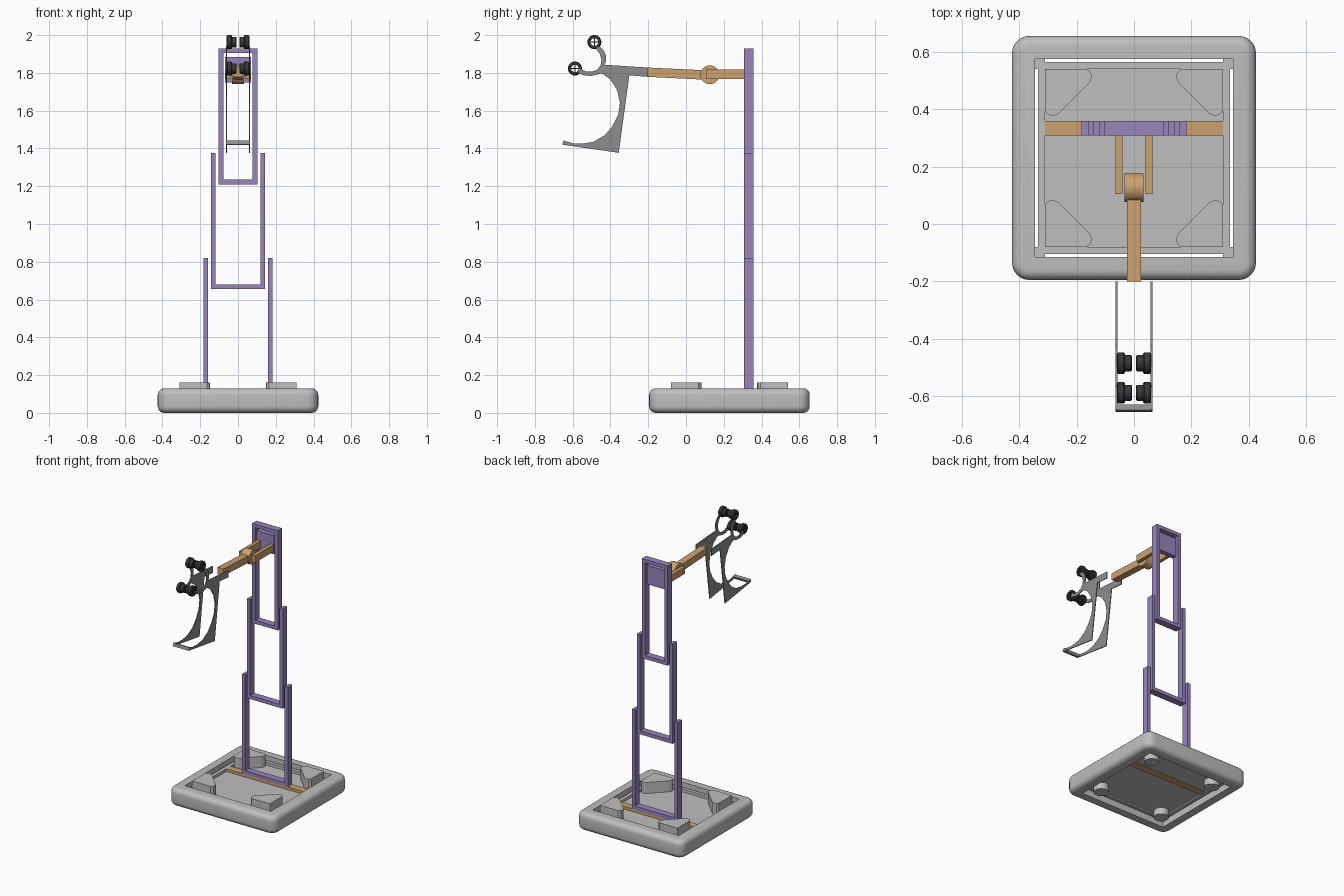
import bpy, bmesh, math
from mathutils import Vector, Matrix

if "Cube" in bpy.data.objects:
    bpy.data.objects.remove(bpy.data.objects["Cube"], do_unlink=True)


def material(name, rgb):
    m = bpy.data.materials.new(name)
    m.use_nodes = True
    m.diffuse_color = (*rgb, 1)
    m.node_tree.nodes["Principled BSDF"].inputs["Base Color"].default_value = (*rgb, 1)
    return m


LIGHT = material("light grey", (0.52, 0.52, 0.52))
STEEL = material("mid grey", (0.27, 0.27, 0.27))
PURPLE = material("purple", (0.31, 0.235, 0.5))
ORANGE = material("tan orange", (0.6, 0.36, 0.16))
BLACK = material("rubber black", (0.04, 0.04, 0.04))


def finish(name, bm, mat):
    bmesh.ops.recalc_face_normals(bm, faces=bm.faces)
    me = bpy.data.meshes.new(name)
    bm.to_mesh(me)
    bm.free()
    me.materials.append(mat)
    ob = bpy.data.objects.new(name, me)
    bpy.context.collection.objects.link(ob)
    return ob


def select(ob):
    bpy.ops.object.select_all(action='DESELECT')
    ob.select_set(True)
    bpy.context.view_layer.objects.active = ob


def smooth(ob):
    select(ob)
    bpy.ops.object.shade_smooth_by_angle(angle=math.radians(35))


def add_box(bm, lo, hi):
    lo, hi = Vector(lo), Vector(hi)
    size = Matrix.Diagonal((*(hi - lo), 1))
    bmesh.ops.create_cube(bm, size=1, matrix=Matrix.Translation((lo + hi) / 2) @ size)


def boxes(name, mat, *spans):
    bm = bmesh.new()
    for lo, hi in spans:
        add_box(bm, lo, hi)
    return finish(name, bm, mat)


def prism(name, pts, axis, lo, hi, mat):
    # Extrude a 2D outline along x (outline in y, z) or z (outline in x, y)
    bm = bmesh.new()
    place = (lambda p: (lo, *p)) if axis == 'x' else (lambda p: (*p, lo))
    face = bm.faces.new([bm.verts.new(place(p)) for p in pts])
    ext = bmesh.ops.extrude_face_region(bm, geom=[face])
    move = Vector((hi - lo, 0, 0) if axis == 'x' else (0, 0, hi - lo))
    bmesh.ops.translate(bm, vec=move,
                        verts=[g for g in ext['geom'] if isinstance(g, bmesh.types.BMVert)])
    return finish(name, bm, mat)


def lathe_x(name, profile, centre, sides, mat):
    # Revolve a closed (x, radius) outline around an x axis
    bm = bmesh.new()
    rings = []
    for i in range(sides):
        a = 2 * math.pi * i / sides
        rings.append([bm.verts.new((x, centre[0] + r * math.cos(a), centre[1] + r * math.sin(a)))
                      for x, r in profile])
    n = len(profile)
    for i in range(sides):
        p, q = rings[i], rings[(i + 1) % sides]
        for j in range(n):
            k = (j + 1) % n
            bm.faces.new((p[j], p[k], q[k], q[j]))
    ob = finish(name, bm, mat)
    smooth(ob)
    return ob


def cylinder(name, centre, radius, depth, axis, mat):
    bm = bmesh.new()
    rot = Matrix.Rotation(math.pi / 2, 4, 'Y') if axis == 'x' else Matrix()
    bmesh.ops.create_cone(bm, cap_ends=True, segments=32, radius1=radius, radius2=radius,
                          depth=depth, matrix=Matrix.Translation(centre) @ rot)
    ob = finish(name, bm, mat)
    smooth(ob)
    return ob


# Base: rounded slab with a square opening
CY = 0.23
bm = bmesh.new()
add_box(bm, (-0.425, CY - 0.425, 0), (0.425, CY + 0.425, 0.13))
upright = [e for e in bm.edges if abs(e.verts[0].co.z - e.verts[1].co.z) > 0.1]
bmesh.ops.bevel(bm, geom=upright, offset=0.06, segments=6, profile=0.5, affect='EDGES')
rim = [e for e in bm.edges if abs(e.verts[0].co.z - e.verts[1].co.z) < 0.01]
bmesh.ops.bevel(bm, geom=rim, offset=0.035, segments=5, profile=0.5, affect='EDGES')
base = finish("base_ring", bm, LIGHT)
cutter = boxes("opening_cutter", LIGHT, ((-0.345, CY - 0.345, -1), (0.345, CY + 0.345, 1)))
cutter.hide_render = True
cut = base.modifiers.new("opening", 'BOOLEAN')
cut.operation = 'DIFFERENCE'
cut.solver = 'EXACT'
cut.object = cutter
select(base)
bpy.ops.object.modifier_apply(modifier=cut.name)
bpy.data.objects.remove(cutter, do_unlink=True)
smooth(base)

# Floor panel, rails around it, and corner posts that tie them to the ring
boxes("floor_panel", LIGHT, ((-0.31, CY - 0.31, 0.05), (0.31, CY + 0.31, 0.08)))
rails = []
for s in (-1, 1):
    a, b = sorted((s * 0.31, s * 0.335))
    rails.append(((a, CY - 0.31, 0.04), (b, CY + 0.31, 0.1)))
    rails.append(((-0.31, CY + a, 0.04), (0.31, CY + b, 0.1)))
    for t in (-1, 1):
        c, d = sorted((t * 0.31, t * 0.345))
        e, f = sorted((s * 0.31, s * 0.345))
        rails.append(((c, CY + e, 0.04), (d, CY + f, 0.1)))
boxes("base_rails", LIGHT, *rails)

# Corner brackets and feet
bracket = [(0.31, 0.31), (0.165, 0.31), (0.15, 0.298), (0.147, 0.28), (0.155, 0.262),
           (0.262, 0.155), (0.28, 0.147), (0.298, 0.15), (0.31, 0.165)]
for sx, side in ((1, "left"), (-1, "right")):
    for sy, end in ((1, "back"), (-1, "front")):
        prism(f"{end}_{side}_bracket", [(sx * x, CY + sy * y) for x, y in bracket],
              'z', 0.08, 0.16, LIGHT)
        cylinder(f"{end}_{side}_foot", (sx * 0.258, CY + sy * 0.258, 0.027), 0.05, 0.05, 'z', LIGHT)

# Mast: crossbar and three telescoping frames
Y0, Y1, T = 0.308, 0.358, 0.025
boxes("base_crossbar", ORANGE, ((-0.31, Y0, 0.045), (0.31, Y1, 0.1)))
for name, w, z, closed in (("lower_mast", 0.183, 0.1, False),
                           ("middle_mast", 0.143, 0.655, False),
                           ("upper_mast", 0.103, 1.21, True)):
    top = z + 0.72
    parts = [((-w, Y0, z), (T - w, Y1, top)), ((w - T, Y0, z), (w, Y1, top)),
             ((T - w, Y0, z), (w - T, Y1, z + T))]
    if closed:
        parts.append(((T - w, Y0, top - T), (w - T, Y1, top)))
    boxes(name, PURPLE, *parts)
boxes("carriage", PURPLE, ((-0.07, Y0 + 0.005, 1.75), (0.07, Y1 - 0.01, 1.885)))

# Arms, pivot and tilted boom
for s, side in ((1, "left"), (-1, "right")):
    a, b = sorted((s * 0.04, s * 0.065))
    boxes(f"{side}_arm", ORANGE, ((a, 0.105, 1.768), (b, Y0 + 0.005, 1.818)))
cylinder("arm_pivot", (0, 0.126, 1.79), 0.05, 0.066, 'x', ORANGE)
prism("boom", [(0.12, 1.813), (-0.2, 1.828), (-0.2, 1.779), (0.12, 1.763)],
      'x', -0.025, 0.025, ORANGE)

# Claw plates: hooked jaw below, forked roller holder above
claw = [(-0.2, 1.828), (-0.43, 1.843), (-0.423, 1.865), (-0.423, 1.89), (-0.435, 1.918),
        (-0.458, 1.94), (-0.478, 1.93), (-0.456, 1.9), (-0.447, 1.87), (-0.452, 1.84),
        (-0.47, 1.817), (-0.5, 1.806), (-0.53, 1.808), (-0.565, 1.825), (-0.568, 1.798),
        (-0.54, 1.786), (-0.5, 1.784), (-0.446, 1.798), (-0.4, 1.765), (-0.365, 1.71),
        (-0.35, 1.64), (-0.358, 1.58), (-0.388, 1.52), (-0.43, 1.47), (-0.49, 1.435),
        (-0.55, 1.425), (-0.6, 1.427), (-0.647, 1.442), (-0.655, 1.42), (-0.356, 1.377),
        (-0.3, 1.787), (-0.2, 1.779)]
for s, side in ((1, "left"), (-1, "right")):
    prism(f"{side}_claw_plate", claw, 'x', s * 0.058, s * 0.064, STEEL)
prism("claw_tip_bar", [(-0.628, 1.434), (-0.648, 1.442), (-0.655, 1.42), (-0.634, 1.417)],
      'x', -0.06, 0.06, STEEL)

# Rollers: stepped rings with thin spokes
ring = [(0.06, 0.02), (0.06, 0.033), (0.055, 0.037), (0.036, 0.037), (0.031, 0.033),
        (0.031, 0.028), (0.01, 0.028), (0.007, 0.025), (0.007, 0.02)]
for where, (y, z) in (("upper", (-0.485, 1.963)), ("lower", (-0.588, 1.823))):
    for s, side in ((1, "left"), (-1, "right")):
        lathe_x(f"{where}_{side}_roller", [(s * x, r) for x, r in ring], (y, z), 28, BLACK)
        a, b = sorted((s * 0.01, s * 0.055))
        boxes(f"{where}_{side}_spokes", BLACK,
              ((a, y - 0.022, z - 0.003), (b, y + 0.022, z + 0.003)),
              ((a, y - 0.003, z - 0.022), (b, y + 0.003, z + 0.022)))
